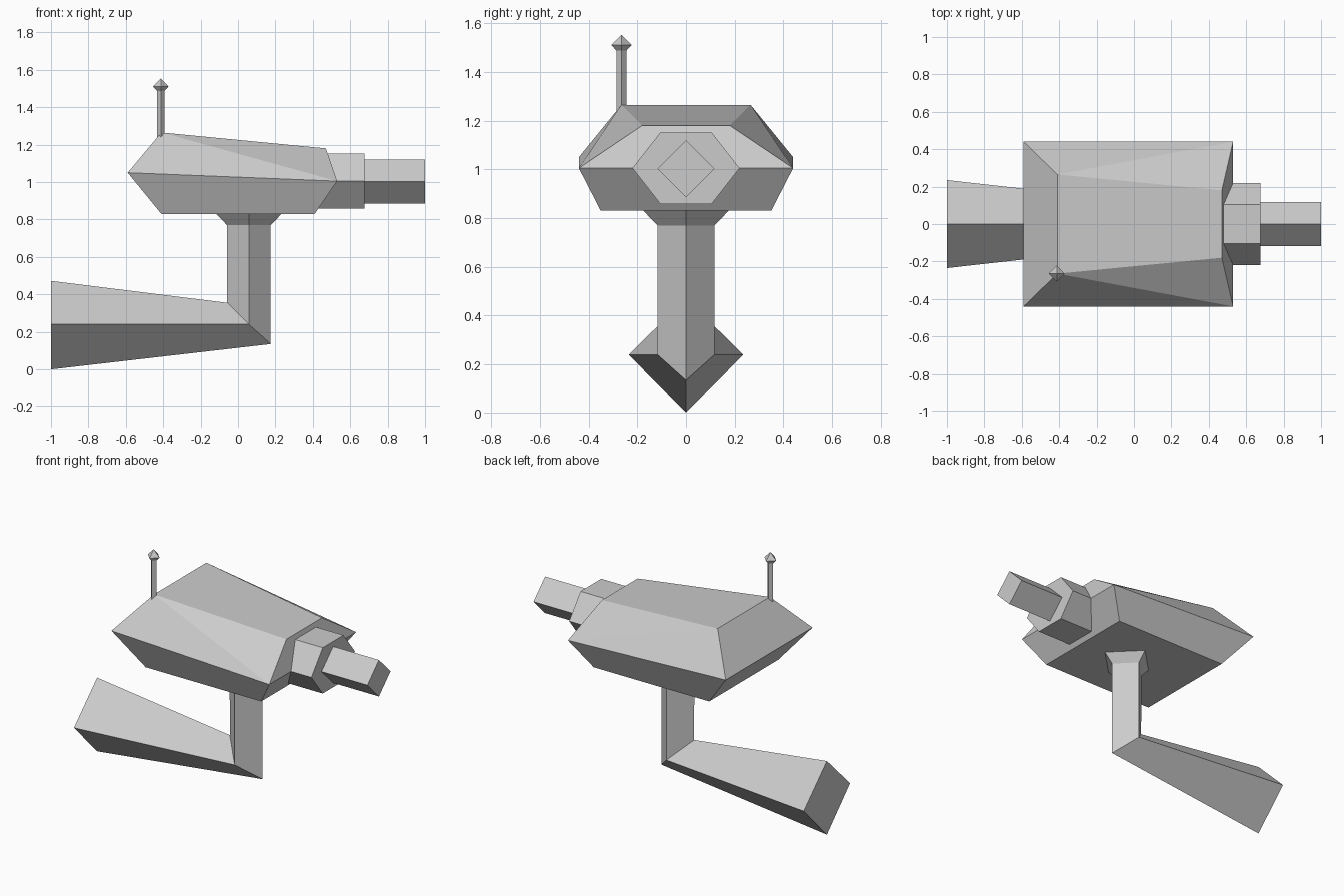
import bpy
import bmesh
from mathutils import Vector

if "Cube" in bpy.data.objects:
    bpy.data.objects.remove(bpy.data.objects["Cube"], do_unlink=True)

gray = bpy.data.materials.new("plain_gray")
gray.use_nodes = True
gray.diffuse_color = (0.6, 0.6, 0.6, 1)
gray.node_tree.nodes["Principled BSDF"].inputs["Base Color"].default_value = (0.6, 0.6, 0.6, 1)


def loft(name, rings, splits=(), cap_start=True, cap_end=True):
    """Skin a list of equal-sized rings; splits are (ring, point, ring, point) creases."""
    bm = bmesh.new()
    loops = [[bm.verts.new(p) for p in ring] for ring in rings]
    n = len(loops[0])
    for a, b in zip(loops, loops[1:]):
        for i in range(n):
            j = (i + 1) % n
            bm.faces.new((a[i], a[j], b[j], b[i]))
    if cap_start:
        bm.faces.new(loops[0])
    if cap_end:
        bm.faces.new(loops[-1])
    for r, p, s, q in splits:
        bmesh.ops.connect_verts(bm, verts=[loops[r][p], loops[s][q]])
    bmesh.ops.remove_doubles(bm, verts=bm.verts, dist=0.0005)
    bmesh.ops.dissolve_degenerate(bm, edges=bm.edges, dist=0.0001)
    bmesh.ops.recalc_face_normals(bm, faces=bm.faces)
    mesh = bpy.data.meshes.new(name)
    bm.to_mesh(mesh)
    bm.free()
    mesh.materials.append(gray)
    obj = bpy.data.objects.new(name, mesh)
    bpy.context.collection.objects.link(obj)
    return obj


def rectangle(back, front):
    """Four corners from (x, half width, z) of the back and front edges."""
    (bx, by, bz), (fx, fy, fz) = back, front
    return [(bx, -by, bz), (fx, -fy, fz), (fx, fy, fz), (bx, by, bz)]


def flat_diamond(x, y, z, r):
    return [(x + r, y, z), (x, y + r, z), (x - r, y, z), (x, y - r, z)]


def along_x(profile, x, z):
    return [(x, py, z + pz) for py, pz in profile]


# Faceted housing, with a crease across each sloping upper side
loft("housing", [
    rectangle((-0.41, 0.35, 0.83), (0.41, 0.35, 0.83)),
    rectangle((-0.59, 0.44, 1.05), (0.53, 0.44, 1.005)),
    rectangle((-0.41, 0.265, 1.265), (0.47, 0.18, 1.18)),
], splits=[(2, 0, 1, 1), (2, 3, 1, 2)])

# Six-sided collar and square barrel
hexagon = [(0.22, 0), (0.105, 0.147), (-0.105, 0.147), (-0.22, 0), (-0.105, -0.147), (0.105, -0.147)]
loft("lens_collar", [along_x(hexagon, x, 1.005) for x in (0.35, 0.675)])
diamond = [(0.117, 0), (0, 0.117), (-0.117, 0), (0, -0.117)]
loft("lens_barrel", [along_x(diamond, x, 1.003) for x in (0.66, 1.0)])

# Flared post, mitred into the widening wall arm
mitre = [(0.175, 0, 0.135), (0.058, 0.117, 0.24), (-0.058, 0, 0.355), (0.058, -0.117, 0.24)]
loft("post", [
    flat_diamond(0.058, 0, 0.83, 0.175),
    flat_diamond(0.058, 0, 0.77, 0.117),
    mitre,
], cap_end=False)
arm_end = [(-1, 0, 0), (-1, 0.235, 0.24), (-1, 0, 0.472), (-1, -0.235, 0.24)]
loft("wall_arm", [mitre, arm_end], cap_start=False)

# Antenna with a pointed tip
loft("antenna", [
    flat_diamond(-0.413, -0.265, z, r)
    for z, r in ((1.24, 0.02), (1.487, 0.02), (1.51, 0.042), (1.553, 0))
], cap_end=False)
